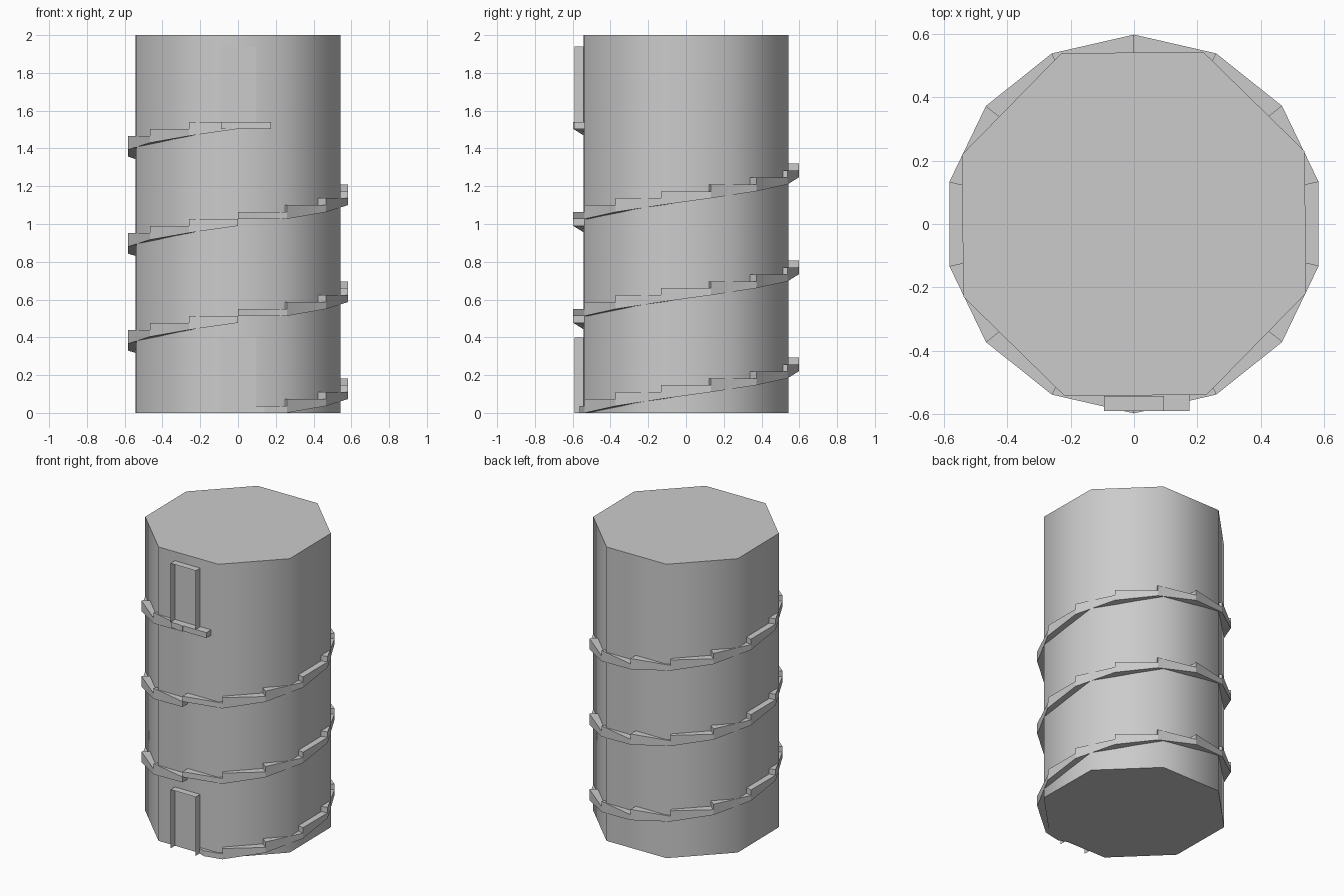
import bpy, bmesh
from math import radians, cos, sin, pi

if "Cube" in bpy.data.objects:
    bpy.data.objects.remove(bpy.data.objects["Cube"])

RISE = 1.54 / 42          # height of one tread
PER_TURN = 14             # treads per turn
R_OUT, R_IN = 0.597, 0.52


def make(name, verts, faces, smooth=0):
    me = bpy.data.meshes.new(name)
    me.from_pydata(verts, [], faces)
    bm = bmesh.new()
    bm.from_mesh(me)
    bmesh.ops.recalc_face_normals(bm, faces=bm.faces)
    bm.to_mesh(me)
    bm.free()
    ob = bpy.data.objects.new(name, me)
    bpy.context.collection.objects.link(ob)
    if smooth:
        bpy.ops.object.select_all(action='DESELECT')
        ob.select_set(True)
        bpy.context.view_layer.objects.active = ob
        bpy.ops.object.shade_smooth_by_angle(angle=radians(smooth))
    return ob


def prism(plan, low, top):
    """Corner list and faces of a prism; low holds a bottom height per corner."""
    n = len(plan)
    v = [(x, y, z) for (x, y), z in zip(plan, low)] + [(x, y, top) for x, y in plan]
    f = [tuple(reversed(range(n))), tuple(range(n, 2 * n))]
    f += [(i, (i + 1) % n, n + (i + 1) % n, n + i) for i in range(n)]
    return v, f


def polar(r, a):
    return (r * cos(a), r * sin(a))


# Eight-sided tower body
plan = [polar(0.585, radians(23.1 + 45 * i)) for i in range(8)]
make("tower", *prism(plan, [0] * 8, 2.0), smooth=50)

# Spiral stair: three turns of wedge treads with sloped undersides
for k in range(3 * PER_TURN):
    a = -pi / 2 + 2 * pi * k / PER_TURN
    b = a + 2 * pi / PER_TURN
    plan = [polar(R_IN, a), polar(R_OUT, a), polar(R_OUT, b), polar(R_IN, b)]
    if k == 0:            # first tread is trimmed clear of the doorway
        plan[0], plan[1] = (0.04, -0.53), (0.14, -0.565)
    start = k if k % PER_TURN == 0 else k - 1
    z0, z1 = start * RISE, k * RISE
    make(f"stair_tread_{k + 1}", *prism(plan, [z0, z0, z1, z1], (k + 1) * RISE))

# Landing in front of the upper door
plan = [(-0.09, -0.59), (0.175, -0.59), (0.175, -0.52), (-0.09, -0.52)]
make("landing", *prism(plan, [41 * RISE] * 4, 1.54))

# Doorways: shallow open-fronted surrounds with a back panel
for name, z in (("lower_door", 0.0), ("upper_door", 1.54)):
    w, f, b, t = 0.095, -0.59, -0.543, z + 0.4
    v = [(-w, f, z), (-w, b, z), (w, b, z), (w, f, z),
         (-w, f, t), (-w, b, t), (w, b, t), (w, f, t)]
    make(name, v, [(0, 1, 5, 4), (1, 2, 6, 5), (2, 3, 7, 6), (4, 5, 6, 7)])
